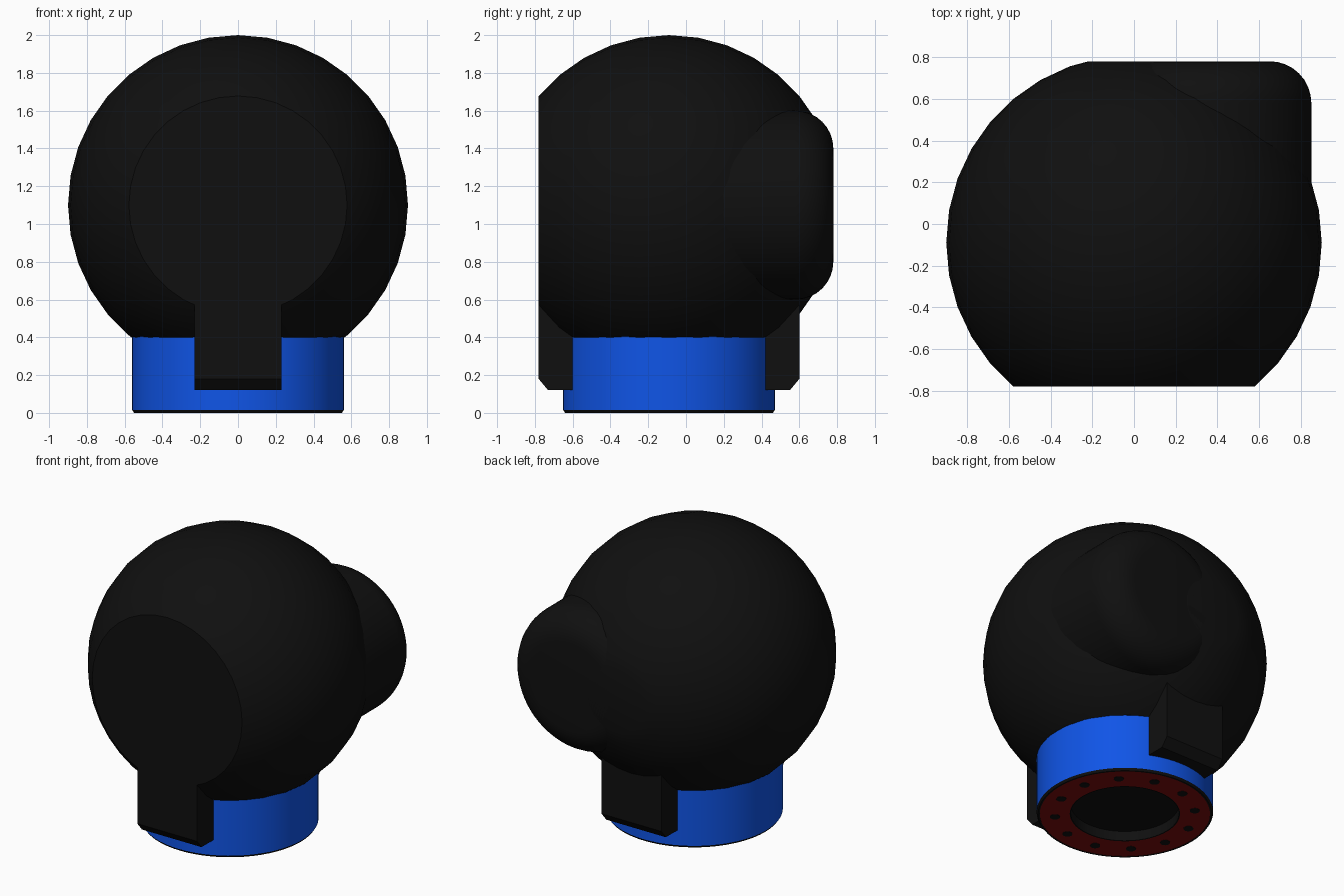
import bpy, bmesh, math
from mathutils import Matrix, Vector

if "Cube" in bpy.data.objects:
    bpy.data.objects.remove(bpy.data.objects["Cube"])

CY, CZ, R = -0.09, 1.1, 0.9   # centre and radius of the ball


def material(name, rgb):
    m = bpy.data.materials.new(name)
    m.diffuse_color = (*rgb, 1)
    m.use_nodes = True
    m.node_tree.nodes["Principled BSDF"].inputs["Base Color"].default_value = m.diffuse_color
    return m


BLACK = material("black", (0.005, 0.005, 0.005))
BLUE = material("blue", (0.005, 0.09, 0.8))
RED = material("dark_red", (0.2, 0.004, 0.004))


def finish(name, bm, mat, smooth=True):
    bmesh.ops.remove_doubles(bm, verts=bm.verts, dist=1e-5)
    bmesh.ops.recalc_face_normals(bm, faces=bm.faces)
    me = bpy.data.meshes.new(name)
    bm.to_mesh(me)
    bm.free()
    me.materials.append(mat)
    ob = bpy.data.objects.new(name, me)
    bpy.context.collection.objects.link(ob)
    if smooth:
        bpy.ops.object.select_all(action='DESELECT')
        ob.select_set(True)
        bpy.context.view_layer.objects.active = ob
        bpy.ops.object.shade_smooth_by_angle(angle=math.radians(30))
    return ob


def lathe(name, profile, mat, matrix, closed=True, steps=64):
    """Revolve (radius, height) points around local z."""
    bm = bmesh.new()
    vs = [bm.verts.new((r, 0, h)) for r, h in profile]
    pairs = list(zip(vs, vs[1:]))
    if closed:
        pairs.append((vs[-1], vs[0]))
    es = [bm.edges.new(p) for p in pairs if any(v.co.x > 0 for v in p)]
    bmesh.ops.spin(bm, geom=vs + es, cent=(0, 0, 0), axis=(0, 0, 1),
                   angle=math.tau, steps=steps)
    bm.transform(matrix)
    return finish(name, bm, mat)


# ball with a flat front, a small flat back and a flat underside
bm = bmesh.new()
bmesh.ops.create_uvsphere(bm, u_segments=36, v_segments=18, radius=R)
bm.transform(Matrix.Translation((0, CY, CZ)) @ Matrix.Rotation(math.pi / 2, 4, 'X'))
for co, no in (((0, -0.78, 0), (0, -1, 0)), ((0, 0.78, 0), (0, 1, 0)),
               ((0, 0, 0.4), (0, 0, -1))):
    bmesh.ops.bisect_plane(bm, geom=bm.verts[:] + bm.edges[:] + bm.faces[:],
                           plane_co=co, plane_no=no, clear_outer=True)
    rim = [e for e in bm.edges if e.is_boundary]
    bmesh.ops.holes_fill(bm, edges=rim, sides=0)
finish("ball_body", bm, BLACK)

# round-edged barrel sticking out at the back right
arc = [(0.3 + 0.2 * math.cos(a), 0.58 + 0.2 * math.sin(a))
       for a in (math.pi / 2 * i / 8 for i in range(9))]
lathe("rear_barrel", [(0, 0.0), (0.5, 0.0)] + arc + [(0, 0.78)], BLACK,
      Matrix.Translation((0.35, 0, CZ)) @ Matrix.Rotation(-math.pi / 2, 4, 'X'),
      closed=False)

# base collar, bottom rim, mounting plate and central recess
at_base = Matrix.Translation((0, CY, 0))
lathe("base_collar", [(0.35, 0.015), (0.56, 0.015), (0.56, 0.405), (0, 0.405),
                      (0, 0.08), (0.35, 0.08)], BLUE, at_base)
lathe("base_rim", [(0.54, 0), (0.55, 0), (0.56, 0.015), (0.54, 0.015)], BLACK, at_base)
lathe("mounting_plate", [(0.35, 0.002), (0.54, 0.002), (0.54, 0.015), (0.35, 0.015)],
      RED, at_base)
lathe("base_recess", [(0, 0.07), (0.343, 0.07), (0.343, 0.002), (0.35, 0.002),
                      (0.35, 0.08), (0, 0.08)], BLACK, at_base)

# ring of twelve bolt holes
bm = bmesh.new()
for i in range(12):
    a = math.tau * (i + 0.5) / 12
    bmesh.ops.create_cone(bm, cap_ends=True, segments=16, radius1=0.032, radius2=0.032,
                          depth=0.01, matrix=Matrix.Translation(
                              (0.445 * math.cos(a), CY + 0.445 * math.sin(a), 0.005)))
finish("bolt_holes", bm, BLACK)


# clamp blocks, front and back, with a chamfered lower outer edge
def clamp(name, sign, top):
    side = [(0.40, 0.12), (0.64, 0.12), (0.69, 0.18), (0.69, top), (0.40, top)]
    bm = bmesh.new()
    f = bm.faces.new([bm.verts.new((-0.23, CY + sign * y, z)) for y, z in side])
    ext = bmesh.ops.extrude_face_region(bm, geom=[f])
    bmesh.ops.translate(bm, vec=Vector((0.46, 0, 0)),
                        verts=[v for v in ext["geom"] if isinstance(v, bmesh.types.BMVert)])
    if not any(len(e.link_faces) > 2 for e in bm.edges) and any(e.is_boundary for e in bm.edges):
        bmesh.ops.holes_fill(bm, edges=[e for e in bm.edges if e.is_boundary], sides=0)
    finish(name, bm, BLACK, smooth=False)


clamp("front_clamp", -1, 0.62)
clamp("back_clamp", 1, 0.6)
